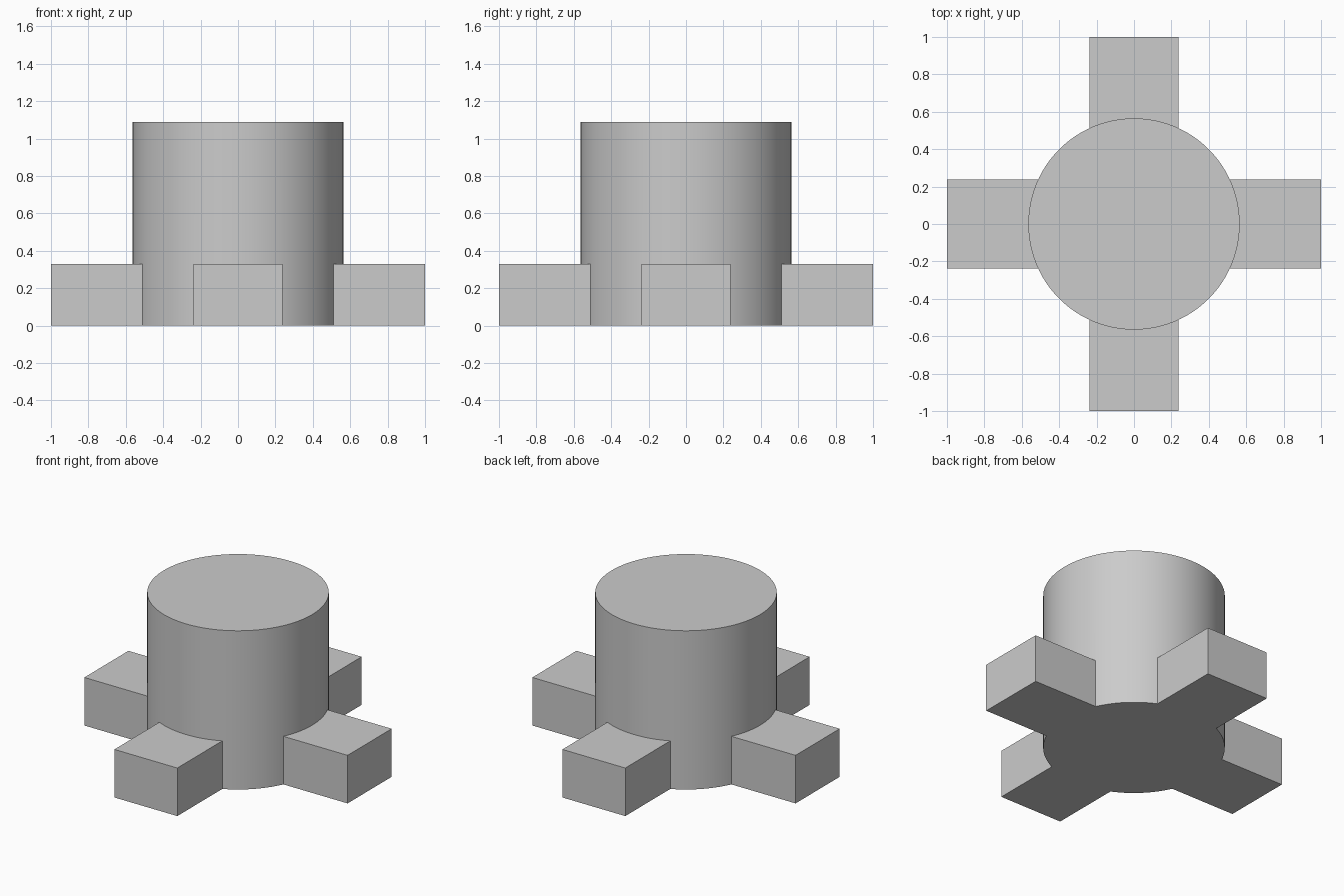
import bpy

RADIUS, HEIGHT = 0.565, 1.09
ARM_WIDTH, ARM_HEIGHT = 0.478, 0.33

if "Cube" in bpy.data.objects:
    bpy.data.objects.remove(bpy.data.objects["Cube"], do_unlink=True)

grey = bpy.data.materials.new("plain grey")
grey.use_nodes = True
colour = (0.6, 0.6, 0.6, 1)
grey.diffuse_color = colour
grey.node_tree.nodes["Principled BSDF"].inputs["Base Color"].default_value = colour


def crossbar(name, length_x, length_y):
    """A flat bar through the centre, standing on the ground."""
    bpy.ops.mesh.primitive_cube_add(size=1, location=(0, 0, ARM_HEIGHT / 2))
    bar = bpy.context.object
    bar.name = name
    bar.scale = (length_x, length_y, ARM_HEIGHT)
    bpy.ops.object.transform_apply(location=True, scale=True)
    bar.data.materials.append(grey)
    bar.hide_render = True
    return bar


# Crossed bars whose ends become the four feet
bars = [crossbar("side_feet", 2, ARM_WIDTH), crossbar("front_back_feet", ARM_WIDTH, 2)]

# Central drum
bpy.ops.mesh.primitive_cylinder_add(vertices=96, radius=RADIUS, depth=HEIGHT,
                                    location=(0, 0, HEIGHT / 2))
drum = bpy.context.object
drum.name = "drum_with_feet"
bpy.ops.object.transform_apply(location=True)
drum.data.materials.append(grey)

# Merge the feet into the drum so no inner faces remain
for bar in bars:
    union = drum.modifiers.new("join " + bar.name, 'BOOLEAN')
    union.operation = 'UNION'
    union.solver = 'EXACT'
    union.object = bar
    bpy.ops.object.modifier_apply(modifier=union.name)
    bpy.data.objects.remove(bar, do_unlink=True)

bpy.ops.object.shade_smooth_by_angle()
